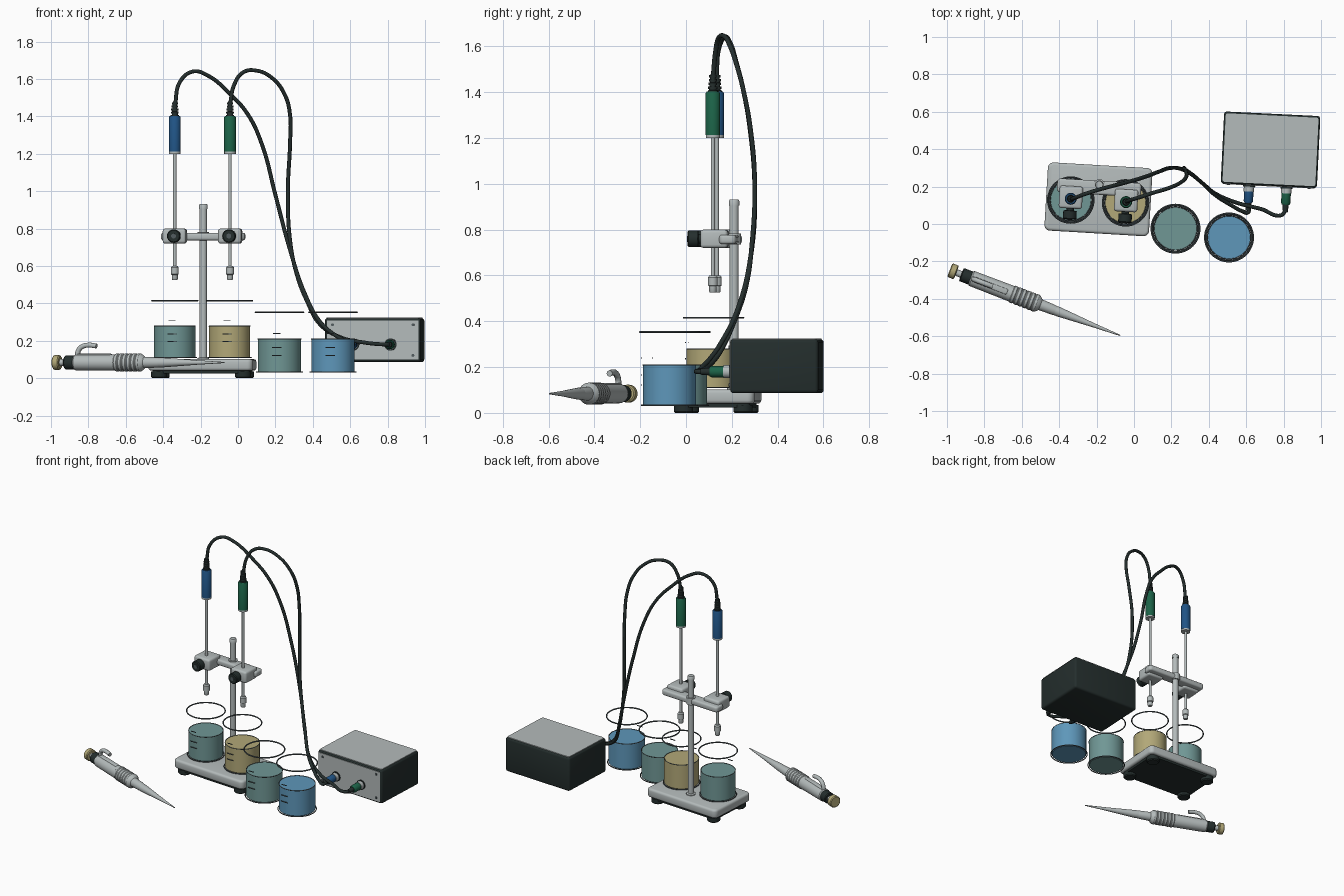
import bpy, bmesh, math
from mathutils import Matrix, Vector

if "Cube" in bpy.data.objects:
    bpy.data.objects.remove(bpy.data.objects["Cube"])


def material(name, r, g, b):
    m = bpy.data.materials.new(name)
    lin = [((c / 255 + 0.055) / 1.055) ** 2.4 for c in (r, g, b)]
    m.diffuse_color = (*lin, 1)
    m.use_nodes = True
    m.node_tree.nodes["Principled BSDF"].inputs["Base Color"].default_value = m.diffuse_color
    return m


GREY = material("light grey", 180, 187, 187)
DARK = material("charcoal", 36, 46, 45)
GLASS = material("glass edge", 82, 92, 95)
TEAL = material("teal liquid", 112, 151, 149)
KHAKI = material("khaki", 178, 168, 120)
BLUE = material("blue liquid", 94, 151, 186)
NAVY = material("navy plastic", 32, 84, 134)
GREEN = material("green plastic", 28, 99, 72)


def finish(name, bm, mat, frame):
    bmesh.ops.recalc_face_normals(bm, faces=bm.faces)
    me = bpy.data.meshes.new(name)
    bm.to_mesh(me)
    bm.free()
    me.materials.append(mat)
    ob = bpy.data.objects.new(name, me)
    bpy.context.collection.objects.link(ob)
    ob.matrix_world = frame
    bpy.ops.object.select_all(action='DESELECT')
    bpy.context.view_layer.objects.active = ob
    ob.select_set(True)
    bpy.ops.object.shade_smooth_by_angle(angle=math.radians(35))
    return ob


def lathe(name, profile, mat, frame, n=32):
    """Closed solid turned about local z from (radius, height) points."""
    bm = bmesh.new()
    rings = []
    for r, z in profile:
        rings.append([bm.verts.new((r * math.cos(2 * math.pi * i / n),
                                    r * math.sin(2 * math.pi * i / n), z)) for i in range(n)])
    for a, b in zip(rings, rings[1:]):
        for i in range(n):
            j = (i + 1) % n
            bm.faces.new((a[i], a[j], b[j], b[i]))
    bm.faces.new(rings[0])
    bm.faces.new(rings[-1])
    return finish(name, bm, mat, frame)


def rod(name, r, z0, z1, mat, frame, n=24):
    return lathe(name, [(r, z0), (r, z1)], mat, frame, n)


def box(name, size, centre, mat, frame, bevel=0.0, corner=0.0):
    """Box with optional rounded upright corners and softened edges."""
    bm = bmesh.new()
    bmesh.ops.create_cube(bm, size=1, matrix=Matrix.Translation(centre) @ Matrix.Diagonal((*size, 1)))
    if corner:
        up = [e for e in bm.edges if abs(e.verts[0].co.z - e.verts[1].co.z) > 1e-5]
        bmesh.ops.bevel(bm, geom=up, offset=corner, segments=5, profile=0.5, affect='EDGES')
    if bevel:
        sharp = [e for e in bm.edges if e.calc_face_angle(0) > 1.0]
        bmesh.ops.bevel(bm, geom=sharp, offset=bevel, segments=3, profile=0.5, affect='EDGES')
    return finish(name, bm, mat, frame)


def tube(name, points, r, mat, frame=Matrix()):
    cu = bpy.data.curves.new(name, 'CURVE')
    cu.dimensions = '3D'
    cu.bevel_depth = r
    cu.bevel_resolution = 3
    cu.resolution_u = 8
    cu.use_fill_caps = True
    sp = cu.splines.new('BEZIER')
    sp.bezier_points.add(len(points) - 1)
    for bp, p in zip(sp.bezier_points, points):
        bp.co = p
        bp.handle_left_type = bp.handle_right_type = 'AUTO'
    cu.materials.append(mat)
    ob = bpy.data.objects.new(name, cu)
    bpy.context.collection.objects.link(ob)
    ob.matrix_world = frame


def ring(name, R, r, mat, frame, n=48, m=6):
    bm = bmesh.new()
    g = [[bm.verts.new(((R + r * math.cos(v)) * math.cos(u), (R + r * math.cos(v)) * math.sin(u), r * math.sin(v)))
          for v in (2 * math.pi * j / m for j in range(m))] for u in (2 * math.pi * i / n for i in range(n))]
    for i in range(n):
        for j in range(m):
            a, b, k = g[i], g[(i + 1) % n], (j + 1) % m
            bm.faces.new((a[j], b[j], b[k], a[k]))
    return finish(name, bm, mat, frame)


def at(x, y, z=0, turn=0):
    return Matrix.Translation((x, y, z)) @ Matrix.Rotation(math.radians(turn), 4, 'Z')


FRONTWARD = Matrix.Rotation(math.pi / 2, 4, 'X')   # local z points to the front

# Stand: base, feet, pole and crossbar
S = at(-0.19, 0.132, 0, -3.4)
box("stand_base", (0.56, 0.365, 0.062), (0, 0, 0.071), GREY, S, 0.015, 0.03)
box("base_underside", (0.52, 0.325, 0.02), (0, 0, 0.034), DARK, S, 0, 0.02)
for sx in (-1, 1):
    for sy in (-1, 1):
        lathe("foot", [(0.036, 0), (0.042, 0.006), (0.042, 0.035)], DARK, S @ at(sx * 0.225, sy * 0.13))
P = S @ at(0, 0.078)
lathe("pole_socket", [(0.03, 0.1), (0.03, 0.108), (0.021, 0.112)], GREY, P)
rod("pole", 0.02, 0.1, 0.91, GREY, P)
lathe("pole_cap", [(0.023, 0.905), (0.023, 0.925), (0.019, 0.931)], GREY, P)
box("crossbar", (0.45, 0.075, 0.04), (0, 0.062, 0.757), GREY, S, 0.012, 0.02)
rod("pole_collar", 0.03, 0.735, 0.782, GREY, P)

# Probes with their clamps
for side, tint in ((-1, NAVY), (1, GREEN)):
    F = S @ at(side * 0.148, -0.006)
    box("clamp", (0.125, 0.12, 0.08), (0, 0.008, 0.76), GREY, F, 0.014)
    K = F @ Matrix.Translation((0, -0.05, 0.76)) @ FRONTWARD
    lathe("clamp_knob", [(0.02, 0), (0.02, 0.012), (0.036, 0.014), (0.036, 0.055), (0.031, 0.06)], DARK, K, 16)
    rod("clamp_knob_centre", 0.013, 0.055, 0.063, GLASS, K)
    rod("probe_stem", 0.009, 0.58, 1.21, GREY, F, 16)
    lathe("probe_tip", [(0.013, 0.525), (0.016, 0.53), (0.016, 0.553), (0.021, 0.556), (0.021, 0.592),
                        (0.015, 0.6)], GREY, F)
    rod("probe_collar", 0.031, 1.2, 1.213, GREY, F)
    lathe("probe_handle", [(0.032, 1.212), (0.032, 1.394), (0.027, 1.402)], tint, F)
    ribs = []
    for i in range(5):
        z, r = 1.398 + i * 0.0165, 0.022 - i * 0.0015
        ribs += [(r, z), (r, z + 0.01), (r - 0.006, z + 0.0105), (r - 0.006, z + 0.016)]
    lathe("probe_strain_relief", ribs, DARK, F, 20)

# Meter box with panels, screws and plugs
M = at(0.73, 0.397, 0, -2.8)
box("meter_case", (0.515, 0.385, 0.236), (0, 0, 0.204), DARK, M, 0.015)
box("meter_top_panel", (0.497, 0.367, 0.006), (0, 0, 0.3225), GREY, M, 0, 0.012)
box("meter_front_panel", (0.488, 0.006, 0.21), (0, -0.193, 0.204), GREY, M)
for sx in (-1, 1):
    for z in (0.122, 0.286):
        rod("panel_screw", 0.008, 0, 0.005, GLASS, M @ Matrix.Translation((sx * 0.215, -0.195, z)) @ FRONTWARD, 12)
for x, tint in ((-0.105, NAVY), (0.095, GREEN)):
    C = M @ Matrix.Translation((x, -0.195, 0.18)) @ FRONTWARD
    rod("socket_washer", 0.033, 0, 0.008, DARK, C)
    rod("socket", 0.028, 0, 0.034, GREY, C)
    lathe("plug", [(0.025, 0.03), (0.025, 0.085), (0.02, 0.095)], tint, C)
    lathe("plug_relief", [(0.017, 0.09), (0.013, 0.135)], DARK, C)

# Cables from the probes to the plugs
tube("blue_probe_cable", [
    (-0.337, 0.133, 1.46), (-0.31, 0.142, 1.585), (-0.24, 0.168, 1.64), (-0.165, 0.19, 1.62), (-0.043, 0.222, 1.52),
    (0.053, 0.25, 1.41), (0.128, 0.278, 1.25), (0.2, 0.3, 0.98), (0.278, 0.283, 0.687), (0.358, 0.225, 0.45),
    (0.44, 0.15, 0.3), (0.52, 0.1, 0.23), (0.58, 0.068, 0.196), (0.61, 0.062, 0.18), (0.616, 0.09, 0.18)],
    0.0105, DARK)
tube("green_probe_cable", [
    (-0.043, 0.118, 1.46), (-0.02, 0.128, 1.57), (0.027, 0.142, 1.635), (0.096, 0.165, 1.645), (0.18, 0.19, 1.607),
    (0.25, 0.222, 1.516), (0.278, 0.25, 1.41), (0.278, 0.28, 1.25), (0.267, 0.3, 1.01), (0.278, 0.288, 0.74),
    (0.315, 0.262, 0.553), (0.37, 0.215, 0.41), (0.44, 0.16, 0.286), (0.545, 0.115, 0.22), (0.68, 0.08, 0.19),
    (0.79, 0.048, 0.18), (0.81, 0.08, 0.18)], 0.0105, DARK)

# Beakers: liquid, rim, base edge and graduation marks
for x, y, z, s, liquid in ((-0.338, 0.128, 0.108, 0.95, TEAL), (-0.045, 0.113, 0.108, 0.95, KHAKI),
                           (0.222, -0.025, 0.03, 1, TEAL), (0.508, -0.072, 0.03, 1, BLUE)):
    B = at(x, y, z) @ Matrix.Scale(s, 4)
    lathe("liquid", [(0.112, 0.002), (0.116, 0.006), (0.116, 0.18)], liquid, B, 48)
    ring("liquid_edge", 0.1155, 0.0025, GLASS, B @ at(0, 0, 0.18))
    ring("beaker_rim", 0.129, 0.0045, GLASS, B @ at(0, 0, 0.323))
    ring("beaker_base_edge", 0.122, 0.0035, GLASS, B @ at(0, 0, 0.003))
    for i, h in enumerate((0.092, 0.135, 0.21)):
        box("graduation_mark", (0.05 if i < 2 else 0.04, 0.004, 0.005), (-0.015, -0.122, h), GLASS, B)

# Pipette lying on its side, turned about its own long axis
A = at(-0.985, -0.246, 0.084, -21)
L = A @ Matrix.Rotation(math.pi / 2, 4, 'Y')
lathe("plunger_button", [(0.034, 0), (0.039, 0.005), (0.039, 0.033), (0.033, 0.038)], KHAKI, L)
rod("plunger_rod", 0.018, 0.035, 0.075, GREY, L)
lathe("pipette_collar", [(0.033, 0.066), (0.037, 0.071), (0.037, 0.122)], DARK, L)
lathe("pipette_body", [(0.036, 0.118), (0.042, 0.126), (0.044, 0.36)], GREY, L)
grip = []
for i in range(6):
    t = 0.355 + i * 0.025
    grip += [(0.045, t), (0.048, t + 0.004), (0.048, t + 0.018), (0.045, t + 0.022)]
lathe("pipette_grip", grip + [(0.044, 0.505), (0.03, 0.52)], GREY, L)
lathe("pipette_shaft", [(0.031, 0.5), (0.027, 0.6), (0.024, 0.615)], GREY, L)
lathe("pipette_tip", [(0.026, 0.6), (0.026, 0.625), (0.012, 0.82), (0.003, 0.976)], GREY, L)
tube("finger_hook", [(0.135, 0, 0.03), (0.142, 0, 0.065), (0.165, 0, 0.086), (0.2, 0, 0.093), (0.245, 0, 0.088)],
     0.0135, GREY, A)
box("ejector_bar", (0.2, 0.03, 0.02), (0.23, 0, 0.037), GREY, A, 0.006)
